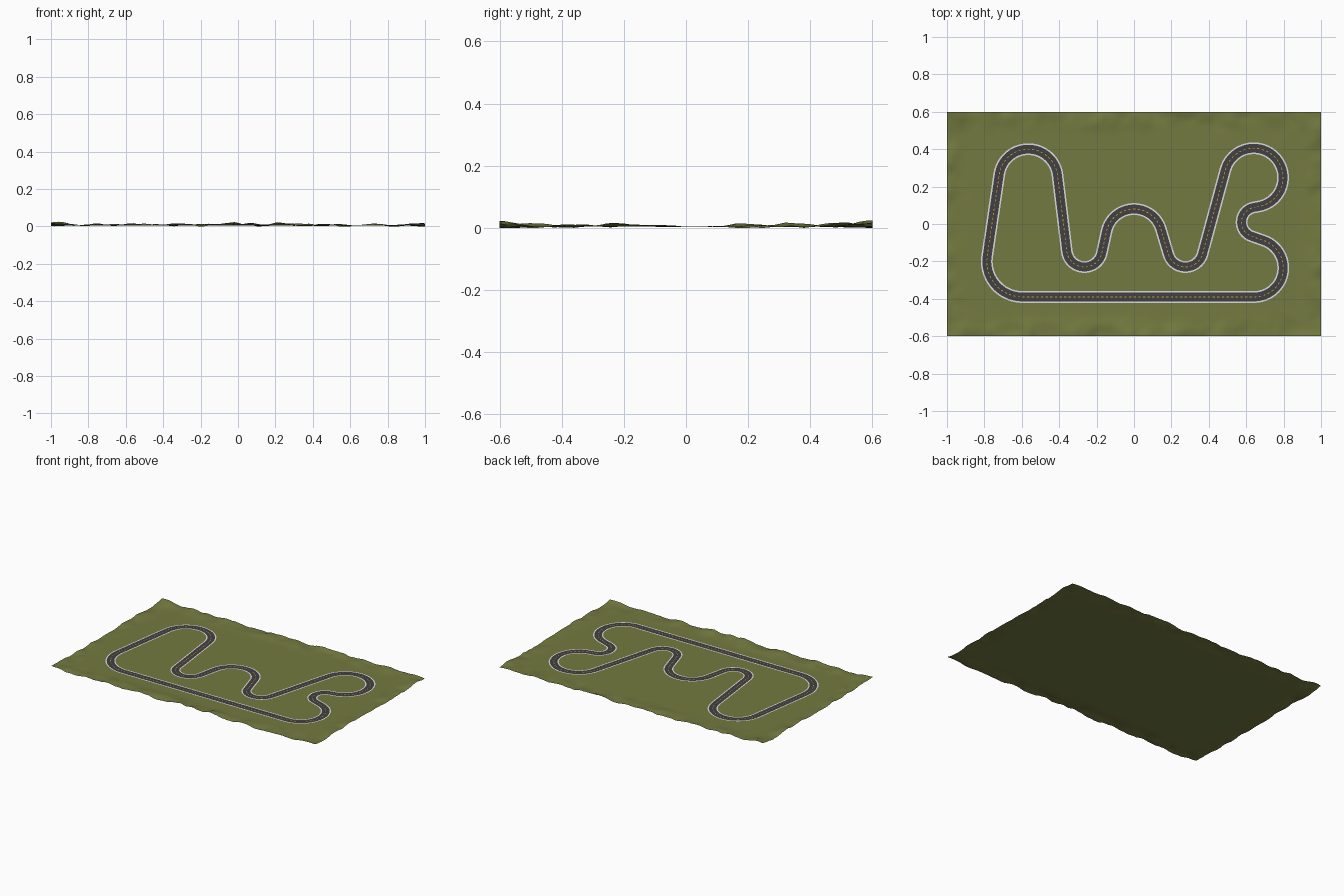
import bpy, bmesh, math
from mathutils import Vector, noise

if "Cube" in bpy.data.objects:
    bpy.data.objects.remove(bpy.data.objects["Cube"])


def material(name, rgb):
    m = bpy.data.materials.new(name)
    m.diffuse_color = (*rgb, 1)
    m.use_nodes = True
    m.node_tree.nodes["Principled BSDF"].inputs["Base Color"].default_value = m.diffuse_color
    return m


GRASS = material("grass green", (0.175, 0.195, 0.052))
ASPHALT = material("asphalt grey", (0.052, 0.052, 0.056))
WHITE = material("line white", (0.72, 0.72, 0.72))
ORANGE = material("dash orange", (0.75, 0.33, 0.02))


def finish(bm, name, mat):
    me = bpy.data.meshes.new(name)
    bm.to_mesh(me)
    bm.free()
    me.materials.append(mat)
    ob = bpy.data.objects.new(name, me)
    bpy.context.collection.objects.link(ob)
    return ob


# Grass sheet: level in the middle, bumpy towards the rim
BASE = 0.004


def height(x, y):
    def ramp(d, width):
        t = min(max(1 - d / width, 0), 1)
        return t * t * (3 - 2 * t)
    side = ramp(1 - abs(x), 0.11) * min(1, 0.15 + abs(y) / 0.3)
    m = max(side, ramp(0.6 - abs(y), 0.13))
    n = noise.noise(Vector((x * 9, y * 9, 3.7))) + 0.4 * noise.noise(Vector((x * 22, y * 22, 8.1)))
    return max(0.0, BASE + m * (0.005 + 0.017 * n))


bm = bmesh.new()
bmesh.ops.create_grid(bm, x_segments=100, y_segments=60, size=1)
for v in bm.verts:
    v.co.y *= 0.6
    v.co.z = height(v.co.x, v.co.y)
for f in bm.faces:
    f.smooth = True
finish(bm, "grass_ground", GRASS)

# Circuit corners: centre x, y, radius, turn (+1 left, -1 right), in driving order
corners = [
    (0.643, -0.235, 0.155, 1), (0.655, 0.010, 0.080, -1), (0.640, 0.248, 0.157, 1),
    (0.275, -0.135, 0.095, -1), (0.0, -0.070, 0.150, 1), (-0.265, -0.135, 0.095, -1),
    (-0.565, 0.243, 0.157, 1), (-0.597, -0.200, 0.190, 1),
]
STEP = 0.0125


def heading(a, b):
    dx, dy = b[0] - a[0], b[1] - a[1]
    return math.atan2(dy, dx) - math.asin((b[3] * b[2] - a[3] * a[2]) / math.hypot(dx, dy))


def on_circle(c, h):
    return Vector((c[0] + c[3] * c[2] * math.sin(h), c[1] - c[3] * c[2] * math.cos(h)))


# Sample the centreline: an arc at each corner, then the tangent straight
path = []
N = len(corners)
for i, c in enumerate(corners):
    nxt = corners[(i + 1) % N]
    h0, h1 = heading(corners[i - 1], c), heading(c, nxt)
    turn = c[3] * (((h1 - h0) * c[3]) % (2 * math.pi))
    k = max(2, math.ceil(abs(turn) * c[2] / STEP))
    for j in range(k):
        h = h0 + turn * j / k
        path.append((on_circle(c, h), h))
    a, b = on_circle(c, h1), on_circle(nxt, h1)
    k = max(1, math.ceil((b - a).length / STEP))
    for j in range(k):
        path.append((a.lerp(b, j / k), h1))


def ribbon(name, mat, lo, hi, z, dashed=False):
    bm = bmesh.new()
    rows = []
    for p, h in path:
        n = Vector((-math.sin(h), math.cos(h)))
        rows.append([bm.verts.new((*(p + n * o), z)) for o in (lo, hi)])
    for i in range(len(rows)):
        if dashed and i % 2:
            continue
        a, b = rows[i], rows[(i + 1) % len(rows)]
        bm.faces.new((a[0], b[0], b[1], a[1]))
    return finish(bm, name, mat)


# Road surface, painted edge lines and centre dashes
ribbon("road_surface", ASPHALT, -0.0305, 0.0305, BASE + 0.0012)
ribbon("left_edge_line", WHITE, 0.0235, 0.0315, BASE + 0.0018)
ribbon("right_edge_line", WHITE, -0.0315, -0.0235, BASE + 0.0018)
ribbon("centre_dashes", ORANGE, -0.002, 0.002, BASE + 0.0018, dashed=True)
